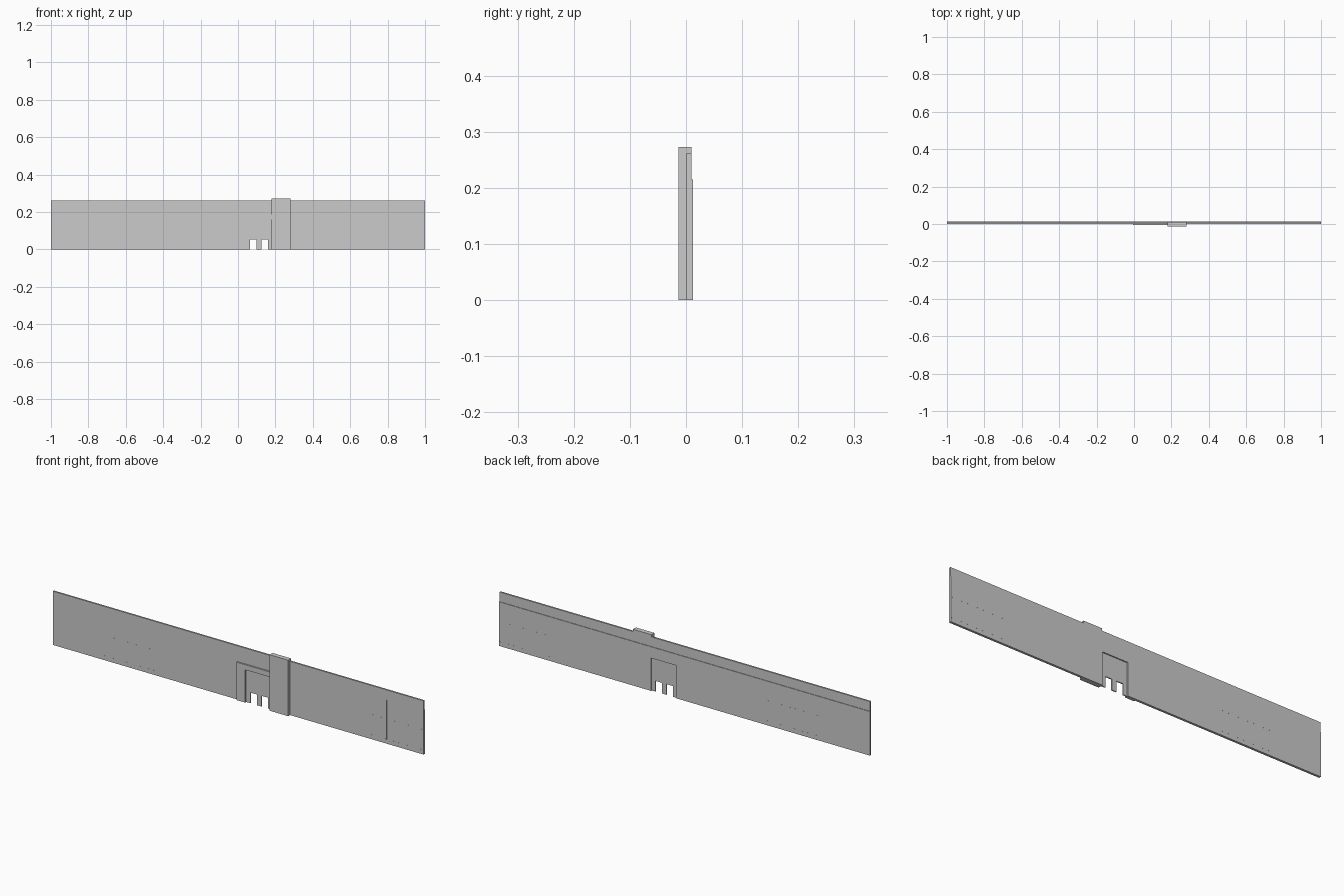
import bpy, bmesh

if "Cube" in bpy.data.objects:
    bpy.data.objects.remove(bpy.data.objects["Cube"])


def slab(name, outline, y0, y1):
    """Extrude an x-z outline from y0 to y1."""
    bm = bmesh.new()
    face = bm.faces.new([bm.verts.new((x, y0, z)) for x, z in outline])
    ext = bmesh.ops.extrude_face_region(bm, geom=[face])
    for v in ext["geom"]:
        if isinstance(v, bmesh.types.BMVert):
            v.co.y = y1
    bmesh.ops.recalc_face_normals(bm, faces=bm.faces)
    mesh = bpy.data.meshes.new(name)
    bm.to_mesh(mesh)
    bm.free()
    obj = bpy.data.objects.new(name, mesh)
    bpy.context.collection.objects.link(obj)
    return obj


def box(name, x0, x1, y0, y1, z0, z1):
    return slab(name, [(x0, z0), (x1, z0), (x1, z1), (x0, z1)], y0, y1)


def arch(x0, x1, z1, d0, d1, dz):
    """Rectangle outline with a doorway cut up from the ground."""
    return [(x0, 0), (d0, 0), (d0, dz), (d1, dz), (d1, 0),
            (x1, 0), (x1, z1), (x0, z1)]


DOOR_L, DOOR_R, DOOR_TOP = 0.043, 0.18, 0.16
FRONT, BACK = 0.001, 0.0122

# Long facade with doorway, and the slightly thinner fascia above it
slab("facade_wall", arch(-1, 1, 0.215, DOOR_L, DOOR_R, DOOR_TOP), FRONT, BACK)
box("fascia_band", -1, 1, FRONT, 0.0095, 0.215, 0.262)

# Entrance surround and tall pillar in front of the wall
slab("entrance_surround", [(-0.005, 0), (DOOR_L, 0), (DOOR_L, DOOR_TOP),
     (DOOR_R, DOOR_TOP), (DOOR_R, 0.185), (-0.005, 0.185)], -0.006, FRONT)
box("entrance_pillar", DOOR_R, 0.28, -0.0133, 0.0095, 0, 0.273)

# Recessed door screen with two low openings
slab("door_screen", [
    (DOOR_L, 0), (0.065, 0), (0.065, 0.052), (0.1, 0.052), (0.1, 0),
    (0.125, 0), (0.125, 0.052), (0.16, 0.052), (0.16, 0), (DOOR_R, 0),
    (DOOR_R, DOOR_TOP), (DOOR_L, DOOR_TOP)], 0.002, 0.007)

# Near-flush window bars at both ends, visible front and back
for side, xs in (("left", (-0.73, -0.58, -0.43)), ("right", (0.698, 0.8, 0.9, 0.998))):
    for i, x in enumerate(xs):
        box(f"{side}_window_mullion_{i}", x - 0.002, x + 0.002,
            FRONT - 0.0003, BACK + 0.0003, 0.02, 0.214)
    for i, z in enumerate((0.021, 0.12)):
        box(f"{side}_window_rail_{i}", xs[0], xs[-1],
            FRONT - 0.0002, BACK + 0.0002, z - 0.001, z + 0.001)
